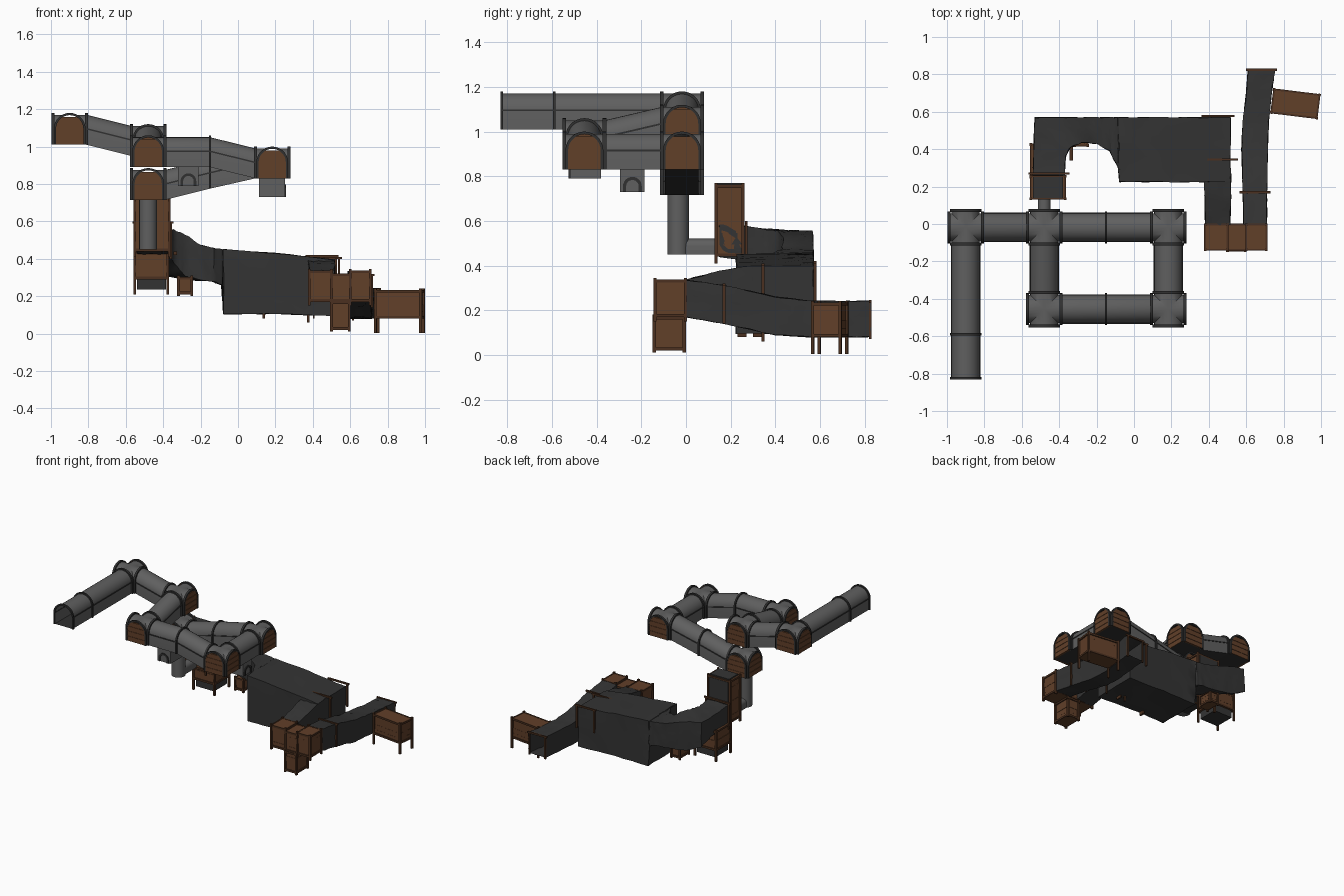
import bpy, bmesh, random
from math import sin, cos, pi, radians
from mathutils import Vector, Matrix

if "Cube" in bpy.data.objects:
    bpy.data.objects.remove(bpy.data.objects["Cube"])

random.seed(4)
Z = Vector((0, 0, 1))


def material(name, r, g, b):
    m = bpy.data.materials.new(name)
    m.diffuse_color = (r, g, b, 1)
    m.use_nodes = True
    m.node_tree.nodes["Principled BSDF"].inputs["Base Color"].default_value = m.diffuse_color
    return m


STONE = material("stone", .115, .115, .115)
DARK = material("dark_stone", .03, .03, .03)
ROCK = material("rock", .034, .034, .034)
WOOD = material("wood", .12, .05, .022)
BEAM = material("beam", .07, .03, .014)


def finish(name, bm, mats, smooth=False):
    bmesh.ops.recalc_face_normals(bm, faces=bm.faces)
    me = bpy.data.meshes.new(name)
    bm.to_mesh(me)
    bm.free()
    ob = bpy.data.objects.new(name, me)
    bpy.context.collection.objects.link(ob)
    for m in mats:
        me.materials.append(m)
    if smooth:
        bpy.context.view_layer.objects.active = ob
        ob.select_set(True)
        bpy.ops.object.shade_smooth_by_angle(angle=radians(35))
        ob.select_set(False)
    return ob


def skin(bm, loops, caps=False, floor=False):
    """Join closed loops of points; the last side may be the dark floor."""
    rows = [[bm.verts.new(p) for p in l] for l in loops]
    n = len(rows[0])
    for a, b in zip(rows, rows[1:]):
        for i in range(n):
            j = (i + 1) % n
            f = bm.faces.new((a[i], a[j], b[j], b[i]))
            f.material_index = int(floor and i == n - 1)
    if caps:
        bm.faces.new(rows[0])
        bm.faces.new(rows[-1])


def arch(w=.075, h=.085, n=14):
    arc = [(-w * cos(pi * i / n), h + w * sin(pi * i / n)) for i in range(n + 1)]
    return [(-w, 0)] + arc + [(w, 0)]


def place(c, d, u, h, s=0):
    return c + Vector((-d.y, d.x, 0)) * u + Z * h + d * s


def rib(bm, c, d, w=.075, h=.085, t=.006, out=.01):
    inner, outer = arch(w - .002, h), arch(w + out, h)
    skin(bm, [[place(c, d, *i, -t), place(c, d, *i, t), place(c, d, *o, t), place(c, d, *o, -t)]
              for i, o in zip(inner, outer)], caps=True)


def tunnel(name, pts, w=.075, h=.085, ribs=True):
    pts = [Vector(p) for p in pts]
    d = (pts[-1] - pts[0])
    d.z = 0
    d.normalize()
    bm = bmesh.new()
    skin(bm, [[place(p, d, u, z) for u, z in arch(w, h)] for p in pts], floor=True)
    finish(name, bm, [STONE, DARK], True)
    if ribs:
        bm = bmesh.new()
        for p in pts:
            rib(bm, p, d, w, h)
        for s in (-1, 1):   # ledge along the springing line
            skin(bm, [[place(p, d, s * (w + a), h + b) for a, b in
                       ((-.002, -.004), (.004, -.004), (.004, .004), (-.002, .004))]
                      for p in pts], caps=True)
        finish(name + "_ribs", bm, [DARK], True)


def boxes(name, items, mat, matrix=None):
    """items: (x0, x1, y0, y1, z0, z1)"""
    bm = bmesh.new()
    for x0, x1, y0, y1, z0, z1 in items:
        m = Matrix.Translation(((x0 + x1) / 2, (y0 + y1) / 2, (z0 + z1) / 2)) @ \
            Matrix.Diagonal((x1 - x0, y1 - y0, z1 - z0, 1))
        bmesh.ops.create_cube(bm, size=1, matrix=matrix @ m if matrix else m)
    return finish(name, bm, [mat])


def junction(name, c, closed, r=.09):
    """Groin-vaulted crossing; closed sides get a plank wall."""
    c = Vector(c)
    vault, ribs, wall = bmesh.new(), bmesh.new(), bmesh.new()
    for key, d in {"+x": (1, 0, 0), "-x": (-1, 0, 0), "+y": (0, 1, 0), "-y": (0, -1, 0)}.items():
        d = Vector(d)
        pr = arch()
        skin_pts = [[place(c, d, u, h, s) for s in (abs(u), r)] for u, h in pr]
        for a, b in zip(skin_pts, skin_pts[1:]):
            vault.faces.new([vault.verts.new(p) for p in (a[0], a[1], b[1], b[0])])
        f = vault.faces.new([vault.verts.new(p) for p in
                             (skin_pts[0][0], skin_pts[0][1], skin_pts[-1][1], skin_pts[-1][0], c)][:4] +
                            [vault.verts.new(c)])
        f.material_index = 1
        rib(ribs, c + d * r, d, t=.008)
        if key in closed:
            shape = [(-.079, 0), (-.079, .115), (-.05, .148), (.05, .148), (.079, .115), (.079, 0)]
            skin(wall, [[place(c, d, u, h, s) for u, h in shape] for s in (r - .008, r + .005)], caps=True)
            for h in (.035, .075, .112):   # plank edges
                skin(wall, [[place(c, d, s * .078, h + k, e) for k, e in
                             ((-.002, r), (.002, r), (.002, r + .008), (-.002, r + .008))]
                            for s in (-1, 1)], caps=True)
    bmesh.ops.remove_doubles(vault, verts=vault.verts, dist=1e-5)
    finish(name + "_vault", vault, [STONE, DARK], True)
    finish(name + "_ribs", ribs, [DARK], True)
    finish(name + "_plank_walls", wall, [WOOD])


# Vaulted stone passages winding downwards
YB, YF, XA, XL, XR = -.018, -.455, -.9, -.48, .183
junction("upper_corner", (XA, YB, 1.01), ("-x", "+y"))
junction("second_corner", (XL, YB, .95), ("+x", "+y"))
junction("third_corner", (XL, YF, .89), ("-x", "-y"))
junction("fourth_corner", (XR, YF, .83), ("+x", "-y"))
junction("fifth_corner", (XR, YB, .83), ("+x", "+y"))
junction("shaft_head", (XL, YB, .715), ("-x", "-y", "+y"))
tunnel("entry_tunnel", [(XA, -.825, 1.01), (XA, -.59, 1.01), (XA, YB - .09, 1.01)])
tunnel("upper_link", [(XA + .09, YB, 1.01), (XL - .09, YB, .95)])
tunnel("left_link", [(XL, YB - .09, .95), (XL, YF + .09, .89)])
tunnel("front_link", [(XL + .09, YF, .89), (-.15, YF, .89), (XR - .09, YF, .83)])
tunnel("right_link", [(XR, YF + .09, .83), (XR, YB - .09, .83)])
tunnel("back_link", [(XR - .09, YB, .83), (-.15, YB, .775), (XL + .09, YB, .715)])


# Small drain chambers under the passages
def drain(name, box, c, d):
    boxes(name, [box], STONE)
    bm = bmesh.new()
    rib(bm, Vector(c), Vector(d), .03, .025, out=.012)
    finish(name + "_arch", bm, [DARK], True)


drain("front_drain", (-.32, -.21, -.52, -.38, .79, .895), (-.265, -.52, .79), (0, -1, 0))
drain("side_drain", (.113, .25, -.295, -.185, .73, .835), (.25, -.24, .73), (1, 0, 0))

# Vertical shaft and outlet pipe
bm = bmesh.new()
bmesh.ops.create_cone(bm, cap_ends=True, segments=24, radius1=.048, radius2=.048, depth=.27,
                      matrix=Matrix.Translation((XL, -.035, .585)))
finish("shaft", bm, [STONE], True)
tunnel("outlet_pipe", [(XL, -.03, .45), (XL, .15, .45)], .034, .036, ribs=False)


def cave(name, secs, sub=4, k=5, caps=True):
    """Rough rock tube; secs: (left x, y, right x, y, floor z, roof z)"""
    loops = []
    fine = [tuple(a + (b - a) * i / sub for a, b in zip(s, t))
            for s, t in zip(secs, secs[1:]) for i in range(sub)] + [secs[-1]]
    for ax, ay, bx, by, z0, z1 in fine:
        c = [Vector((ax, ay, z0)), Vector((ax, ay, z1)), Vector((bx, by, z1)), Vector((bx, by, z0))]
        loops.append([c[e].lerp(c[(e + 1) % 4], i / k) +
                      Vector([random.uniform(-.003, .003) for _ in range(3)])
                      for e in range(4) for i in range(k)])
    bm = bmesh.new()
    skin(bm, loops, caps=caps)
    finish(name, bm, [ROCK], True)


# Natural caves
cave("bent_cave_and_cavern", [
    (-.54, .15, -.37, .15, .44, .60), (-.54, .30, -.37, .30, .42, .57),
    (-.535, .45, -.365, .36, .41, .56), (-.53, .57, -.34, .41, .37, .555),
    (-.40, .57, -.28, .435, .31, .53), (-.25, .57, -.20, .43, .285, .475),
    (-.15, .57, -.13, .39, .28, .457), (-.09, .57, -.085, .30, .26, .45),
    (-.078, .57, -.078, .225, .105, .45), (.2, .57, .2, .225, .105, .43),
    (.515, .57, .515, .225, .095, .395)])
cave("descending_cave", [(.375, .3, .518, .3, .235, .40), (.378, .15, .518, .15, .2, .375),
                         (.38, -.005, .515, -.005, .17, .335)], caps=False)
cave("exit_cave", [(.585, -.005, .71, -.005, .17, .335), (.583, .17, .71, .17, .14, .312),
                   (.575, .4, .715, .4, .09, .26), (.583, .55, .72, .55, .08, .242),
                   (.60, .7, .735, .7, .08, .24), (.61, .828, .755, .828, .08, .24)], caps=False)


# Timber rooms made of stacked planks with corner posts
def cabin(name, x0, x1, y0, y1, z0, z1, lo, n=4, matrix=None):
    dz = (z1 - z0) / n
    walls = []
    for i in range(n):
        o = random.uniform(0, .004)
        walls.append((x0 + o, x1 - o, y0 + o, y1 - o, z0 + i * dz, z0 + (i + 1) * dz))
    boxes(name + "_planks", walls, WOOD, matrix)
    p = .007
    posts = [(x - p, x + p, y - p, y + p, lo, z1 + .01) for x in (x0, x1) for y in (y0, y1)]
    rails = [(x0, x1, y - .005, y + .005, z - .012, z + .002) for y in (y0, y1) for z in (z1, z0 + .012)]
    rails += [(x - .005, x + .005, y0, y1, z - .012, z + .002) for x in (x0, x1) for z in (z1, z0 + .012)]
    boxes(name + "_posts", posts + rails, BEAM, matrix)


cabin("shaft_house", -.552, -.368, .135, .255, .44, .76, .41, 6)
boxes("shaft_house_lining", [(-.54, -.38, .14, .25, .755, .77), (-.54, -.38, .245, .262, .56, .75)], ROCK)
cabin("lower_store", -.552, -.375, .25, .425, .29, .44, .21)
boxes("lower_store_floor", [(-.54, -.385, .26, .415, .235, .295)], ROCK)
cabin("small_store", -.318, -.248, .42, .53, .21, .30, .2, 3)
cabin("corner_left", .38, .5, -.138, -.003, .17, .335, .15)
cabin("corner_middle", .5, .6, -.138, -.003, .17, .32, .15)
cabin("corner_right", .6, .708, -.138, -.003, .17, .335, .15)
cabin("corner_pit", .5, .595, -.142, -.008, .02, .17, .01)
cabin("end_room", -.122, .122, -.062, .062, .08, .232, .003,
      matrix=Matrix.Translation((.863, .643, 0)) @ Matrix.Rotation(radians(-7), 4, 'Z'))


# Timber props around the caves
def prop(name, x0, x1, y, z0, z1):
    p = .006
    boxes(name, [(x - p, x + p, y - p, y + p, z0, z1) for x in (x0, x1)] +
          [(x0 - .015, x1 + .015, y - p, y + p, z1 - .012, z1)], BEAM)


prop("bent_cave_prop", -.55, -.36, .27, .40, .6)
prop("descending_prop", .375, .54, .345, .06, .41)
prop("cavern_end_prop", .375, .522, .578, .24, .42)
prop("exit_prop", .58, .715, .17, .14, .32)
prop("exit_end_prop", .615, .75, .825, .07, .245)
boxes("cavern_foot_timbers", [(.13, .145, .23, .27, .08, .11), (.4, .41, .3, .34, .08, .11),
                              (-.345, -.325, .34, .42, .42, .44)], BEAM)
